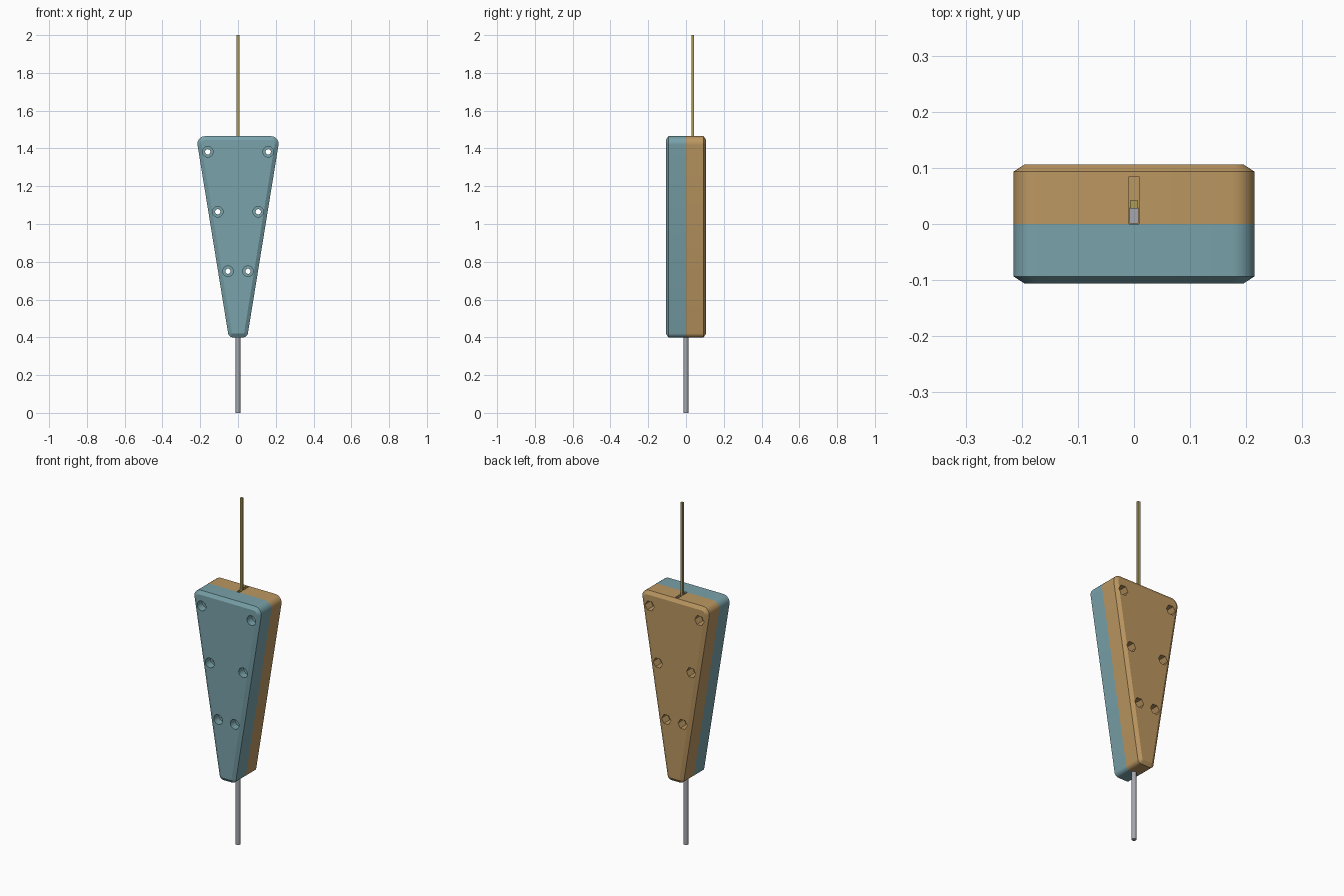
import bpy, bmesh, math

if "Cube" in bpy.data.objects:
    bpy.data.objects.remove(bpy.data.objects["Cube"], do_unlink=True)


def material(name, rgb):
    m = bpy.data.materials.new(name)
    m.use_nodes = True
    m.diffuse_color = (*rgb, 1)
    m.node_tree.nodes["Principled BSDF"].inputs["Base Color"].default_value = (*rgb, 1)
    return m


teal = material("muted teal", (0.19, 0.36, 0.40))
tan = material("tan orange", (0.50, 0.31, 0.12))
steel = material("steel grey", (0.38, 0.39, 0.42))
brass = material("dull brass", (0.42, 0.34, 0.09))

HALF_DEPTH, BEVEL_DEPTH, BEVEL_WIDTH = 0.1063, 0.013, 0.02
BOTTOM, TOP = 0.40, 1.465
SLOPE = 0.1624
LEAN = math.atan(SLOPE)
SCREWS = [(s * x, z) for x, z in ((0.16, 1.382), (0.107, 1.065), (0.053, 0.75)) for s in (-1, 1)]


def new_object(name, bm, mat=None):
    bmesh.ops.recalc_face_normals(bm, faces=bm.faces)
    mesh = bpy.data.meshes.new(name)
    bm.to_mesh(mesh)
    bm.free()
    obj = bpy.data.objects.new(name, mesh)
    bpy.context.collection.objects.link(obj)
    if mat:
        mesh.materials.append(mat)
    return obj


def loft(bm, rings):
    """Closed skin through rings of (y, [(x, z), ...])."""
    loops = [[bm.verts.new((x, y, z)) for x, z in pts] for y, pts in rings]
    n = len(loops[0])
    for a, b in zip(loops, loops[1:]):
        for i in range(n):
            bm.faces.new((a[i], a[(i + 1) % n], b[(i + 1) % n], b[i]))
    bm.faces.new(loops[0])
    bm.faces.new(loops[-1])


def arc(cx, cz, r, start, end, steps=7):
    return [(cx + r * math.cos(t), cz + r * math.sin(t))
            for t in (start + (end - start) * i / steps for i in range(steps + 1))]


def outline(inset):
    """Tapered case outline with rounded corners."""
    right = []
    for z, r, a0, a1 in ((BOTTOM + 0.025, 0.025, -math.pi / 2, -LEAN),
                         (TOP - 0.04, 0.04, -LEAN, math.pi / 2)):
        edge = 0.049 + SLOPE * (z - BOTTOM)
        right += arc(edge - r / math.cos(LEAN), z, r - inset, a0, a1)
    return right + [(-x, z) for x, z in reversed(right)]


def circle(x, z, r, sides):
    return arc(x, z, r, 0, math.tau, sides)[:-1]


def box(name, x, y0, y1, z0, z1, mat=None):
    bm = bmesh.new()
    loft(bm, [(y, [(-x, z0), (x, z0), (x, z1), (-x, z1)]) for y in (y0, y1)])
    return new_object(name, bm, mat)


def cut(obj, cutter):
    mod = obj.modifiers.new("cut", "BOOLEAN")
    mod.operation = "DIFFERENCE"
    mod.solver = "EXACT"
    mod.object = cutter
    bpy.context.view_layer.objects.active = obj
    bpy.ops.object.modifier_apply(modifier=mod.name)
    bpy.data.objects.remove(cutter, do_unlink=True)


def case_half(name, side, mat, pocket_sides, pocket_depth):
    bm = bmesh.new()
    loft(bm, [(0, outline(0)),
              (side * (HALF_DEPTH - BEVEL_DEPTH), outline(0)),
              (side * HALF_DEPTH, outline(BEVEL_WIDTH))])
    obj = new_object(name, bm, mat)
    # stepped screw holes: wide pocket outside, narrow bore through
    bm = bmesh.new()
    floor = side * (HALF_DEPTH - pocket_depth)
    for x, z in SCREWS:
        wide = circle(x, z, 0.028, 24)
        if pocket_sides == 6:
            wide = []
            corners = circle(x, z, 0.03, 6)
            for a, b in zip(corners, corners[1:] + corners[:1]):
                wide += [(a[0] + (b[0] - a[0]) * k / 4, a[1] + (b[1] - a[1]) * k / 4) for k in range(4)]
        bore = circle(x, z, 0.014, 24)
        loft(bm, [(-side * 0.02, bore), (floor, bore), (floor, wide), (side * 0.13, wide)])
    cut(obj, new_object("screw_cutter", bm))
    return obj


# Case halves
front_case = case_half("front_case", -1, teal, 24, 0.045)
back_case = case_half("back_case", 1, tan, 6, 0.055)
cut(back_case, box("slot_cutter", 0.0085, -0.01, 0.085, 0.6, 1.6))

# Lever inside the slot and wire rising out of it
box("inner_lever", 0.008, 0.001, 0.029, 0.61, 1.3, steel)
box("wire", 0.007, 0.028, 0.042, 0.61, 2.0, brass)

# Lower rod
bpy.ops.mesh.primitive_cylinder_add(vertices=24, radius=0.0125, depth=0.5, location=(0, 0, 0.25))
rod = bpy.context.object
rod.name = "lower_rod"
rod.data.materials.append(steel)

# Smooth rounded surfaces, keep edges crisp
bpy.ops.object.select_all(action="DESELECT")
for obj in (front_case, back_case, rod):
    obj.select_set(True)
bpy.context.view_layer.objects.active = rod
bpy.ops.object.shade_smooth_by_angle(angle=math.radians(25))
